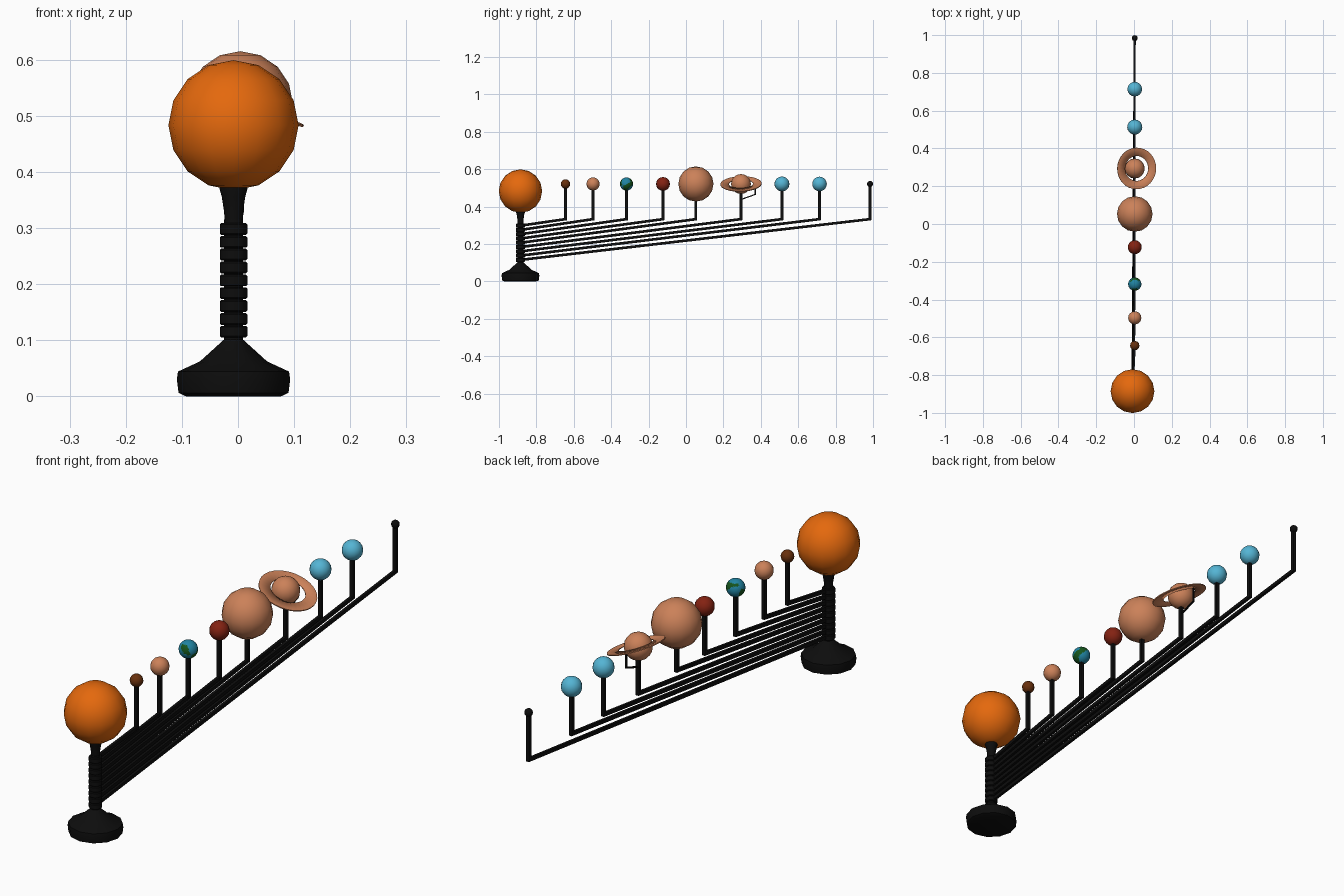
import bpy, bmesh, math
from mathutils import Vector, Matrix

if "Cube" in bpy.data.objects:
    bpy.data.objects.remove(bpy.data.objects["Cube"])


def material(name, rgb):
    m = bpy.data.materials.new(name)
    m.diffuse_color = (*rgb, 1)
    m.use_nodes = True
    m.node_tree.nodes["Principled BSDF"].inputs["Base Color"].default_value = m.diffuse_color
    return m


BLACK = material("black metal", (0.004, 0.004, 0.004))
ORANGE = material("sun orange", (0.78, 0.14, 0.004))
BROWN = material("dark brown", (0.14, 0.03, 0.004))
TAN = material("tan", (0.60, 0.22, 0.10))
RED = material("dark red", (0.23, 0.016, 0.006))
SKY = material("light blue", (0.09, 0.46, 0.66))
SEA = material("sea blue", (0.015, 0.23, 0.36))
LAND = material("land green", (0.008, 0.09, 0.012))


def finish(name, bm, mats, angle=None):
    bmesh.ops.recalc_face_normals(bm, faces=bm.faces)
    me = bpy.data.meshes.new(name)
    bm.to_mesh(me)
    bm.free()
    for m in mats:
        me.materials.append(m)
    ob = bpy.data.objects.new(name, me)
    bpy.context.collection.objects.link(ob)
    if angle:
        bpy.ops.object.select_all(action='DESELECT')
        ob.select_set(True)
        bpy.context.view_layer.objects.active = ob
        bpy.ops.object.shade_smooth_by_angle(angle=math.radians(angle))
    return ob


def lathe(name, profile, centre, sides, mat, angle):
    """Spin (radius, height) points around a vertical axis."""
    bm = bmesh.new()
    loops = []
    for r, z in profile:
        loops.append([bm.verts.new((centre[0] + r * math.cos(2 * math.pi * i / sides),
                                    centre[1] + r * math.sin(2 * math.pi * i / sides), z))
                      for i in range(sides)])
    for a, b in zip(loops, loops[1:]):
        for i in range(sides):
            j = (i + 1) % sides
            bm.faces.new((a[i], a[j], b[j], b[i]))
    bm.faces.new(loops[0])
    bm.faces.new(loops[-1])
    return finish(name, bm, [mat], angle)


def ball(name, centre, r, mat, segs=16, rings=10):
    bm = bmesh.new()
    bmesh.ops.create_uvsphere(bm, u_segments=segs, v_segments=rings, radius=r,
                              matrix=Matrix.Translation(centre))
    return finish(name, bm, [mat], 60)


def bars(name, points, width, height):
    """Square rods joining successive points."""
    bm = bmesh.new()
    for p, q in zip(points, points[1:]):
        p, q = Vector(p), Vector(q)
        d = q - p
        rot = d.to_track_quat('Z', 'X').to_matrix().to_4x4()
        if abs(d.normalized().z) < 0.95:
            side = d.cross(Vector((0, 0, 1))).normalized()
            up = side.cross(d).normalized()
            rot = Matrix((side, up, d.normalized())).transposed().to_4x4()
        size = Matrix.Diagonal((width, height, d.length + height * 0.8, 1))
        bmesh.ops.create_cube(bm, size=1, matrix=Matrix.Translation((p + q) / 2) @ rot @ size)
    return finish(name, bm, [BLACK])


AXIS = (-0.008, -0.885)
PX, PZ, ELBOW = 0.004, 0.521, 0.333

# stand: base, spindle, stacked collars and flared neck
lathe("base", [(0.085, 0.0), (0.098, 0.006), (0.101, 0.03), (0.099, 0.044),
               (0.06, 0.062), (0.017, 0.101)], AXIS, 12, BLACK, 30)
lathe("spindle", [(0.017, 0.095), (0.017, 0.315)], AXIS, 10, BLACK, 40)
for i in range(9):
    z = 0.115 + i * 0.0229
    lathe(f"collar_{i + 1}", [(0.022, z - 0.0105), (0.0245, z - 0.008),
                              (0.0245, z + 0.008), (0.022, z + 0.0105)], AXIS, 12, BLACK, 40)
lathe("neck", [(0.015, 0.305), (0.017, 0.33), (0.021, 0.356), (0.025, 0.37), (0.025, 0.385)],
      AXIS, 10, BLACK, 40)

# sun
ball("sun", (*AXIS, 0.483), 0.116, ORANGE, 16, 8)

# planets: name, y, radius, colour, segments, rings
planets = [
    ("first_planet", -0.644, 0.025, BROWN, 12, 8),
    ("second_planet", -0.497, 0.035, TAN, 16, 10),
    ("third_planet", -0.318, 0.035, None, 0, 0),
    ("fourth_planet", -0.123, 0.037, RED, 16, 10),
    ("giant_planet", 0.053, 0.094, TAN, 16, 8),
    ("ringed_planet", 0.294, 0.053, TAN, 16, 10),
    ("seventh_planet", 0.513, 0.040, SKY, 16, 10),
    ("eighth_planet", 0.714, 0.039, SKY, 16, 10),
    ("ninth_planet", 0.984, 0.016, BLACK, 10, 8),
]
for i, (name, y, r, mat, segs, rings) in enumerate(planets):
    if mat:
        ball(name, (PX, y, PZ), r, mat, segs, rings)
    else:
        # sea ball with land patches chosen by direction
        bm = bmesh.new()
        bmesh.ops.create_icosphere(bm, subdivisions=4, radius=r)
        for f in bm.faces:
            n = f.calc_center_median().normalized()
            v = math.sin(3.6 * n.x + 1.5 * n.z) + math.sin(4 * n.y - 2 * n.z + 0.6) \
                + 0.6 * math.sin(5 * n.z + 3 * n.x)
            f.material_index = 1 if v > 0.35 and n.z < 0.75 else 0
        bmesh.ops.translate(bm, verts=bm.verts, vec=(PX, y, PZ))
        finish(name, bm, [SEA, LAND], 60)
    # sloping arm from its collar, and upright post under the planet
    zc = 0.115 + (8 - i) * 0.0229
    bars(f"arm_{i + 1}", [(*AXIS, zc), (PX, y, ELBOW)], 0.011, 0.014)
    bars(f"post_{i + 1}", [(PX, y, ELBOW), (PX, y, PZ - r * 0.8)], 0.014, 0.014)

# tilted flat ring with its thin bracket
ring = lathe("planet_ring", [(0.066, -0.002), (0.110, -0.002), (0.110, 0.002), (0.066, 0.002)],
             (0, 0), 32, TAN, 30)
bm = bmesh.new()
bm.from_mesh(ring.data)
bmesh.ops.delete(bm, geom=[f for f in bm.faces if len(f.verts) > 4], context='FACES_ONLY')
edges = [e for e in bm.edges if e.is_boundary]
bmesh.ops.bridge_loops(bm, edges=edges)
bmesh.ops.recalc_face_normals(bm, faces=bm.faces)
bm.to_mesh(ring.data)
bm.free()
ring.location = (0.014, 0.294, 0.521)
ring.rotation_euler = (math.radians(1.5), math.radians(21), 0)
bars("ring_bracket", [(PX, 0.294, 0.438), (PX, 0.370, 0.465), (PX, 0.370, 0.522)], 0.006, 0.006)
